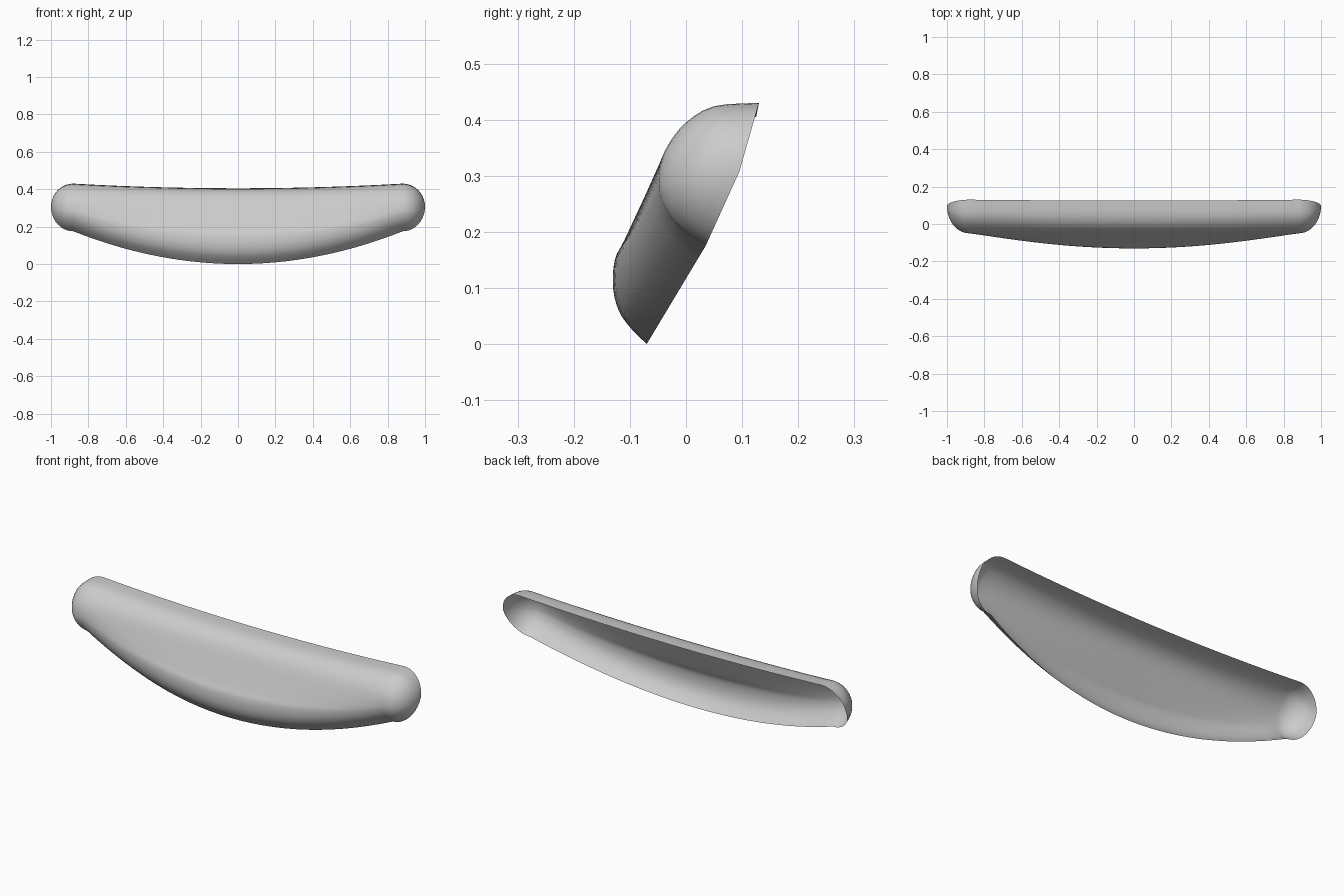
import bpy
import bmesh
import math
from mathutils import Vector

cube = bpy.data.objects.get("Cube")
if cube:
    bpy.data.objects.remove(cube, do_unlink=True)

# Cross-sections (y, z), from lower rim round the front to upper rim
MIDDLE = [(-.07, 0), (-.1, .03), (-.12, .06), (-.13, .1), (-.127, .15), (-.11, .185),
          (-.075, .26), (-.037, .34), (0, .38), (.05, .4), (.125, .405)]
END = [(.035, .175), (.01, .19), (-.015, .21), (-.035, .235), (-.046, .26), (-.05, .285),
       (-.046, .32), (-.032, .355), (0, .395), (.05, .424), (.13, .43)]
TIP = Vector((.095, .307))
END_X, CAP = .88, .12
BODY_STEPS, CAP_STEPS, SPLINE_STEPS = 14, 10, 3


def smooth_profile(points):
    """Catmull-Rom curve through the points."""
    p = [Vector(q) for q in points]
    p = [2 * p[0] - p[1]] + p + [2 * p[-1] - p[-2]]
    out = []
    for a, b, c, d in zip(p, p[1:], p[2:], p[3:]):
        for k in range(SPLINE_STEPS):
            t = k / SPLINE_STEPS
            out.append(.5 * (2 * b + (c - a) * t + (2 * a - 5 * b + 4 * c - d) * t ** 2
                             + (3 * b - a - 3 * c + d) * t ** 3))
    return out + [p[-2]]


middle, end = smooth_profile(MIDDLE), smooth_profile(END)

# Half of the rows: the curved body, then the domed cap closing on the tip
half = []
for i in range(BODY_STEPS + 1):
    t = i / BODY_STEPS
    half.append((END_X * t, [m.lerp(e, t * t) for m, e in zip(middle, end)]))
for i in range(1, CAP_STEPS + 1):
    a = math.pi / 2 * i / CAP_STEPS
    half.append((END_X + CAP * math.sin(a), [TIP.lerp(e, math.cos(a)) for e in end]))
rows = [(-x, prof) for x, prof in reversed(half[1:])] + half

# Open shell
bm = bmesh.new()
grid = [[bm.verts.new((x, q.x, q.y)) for q in prof] for x, prof in rows]
for r, s in zip(grid, grid[1:]):
    for j in range(len(r) - 1):
        bm.faces.new((r[j], s[j], s[j + 1], r[j + 1]))
bmesh.ops.remove_doubles(bm, verts=bm.verts, dist=.0001)
for f in bm.faces:
    f.smooth = True
mesh = bpy.data.meshes.new("curved_shell")
bm.to_mesh(mesh)
bm.free()
shell = bpy.data.objects.new("curved_shell", mesh)
bpy.context.collection.objects.link(shell)

# Plain grey
grey = bpy.data.materials.new("light_grey")
grey.use_nodes = True
color = (.6, .6, .6, 1)
grey.diffuse_color = color
grey.node_tree.nodes["Principled BSDF"].inputs["Base Color"].default_value = color
mesh.materials.append(grey)
